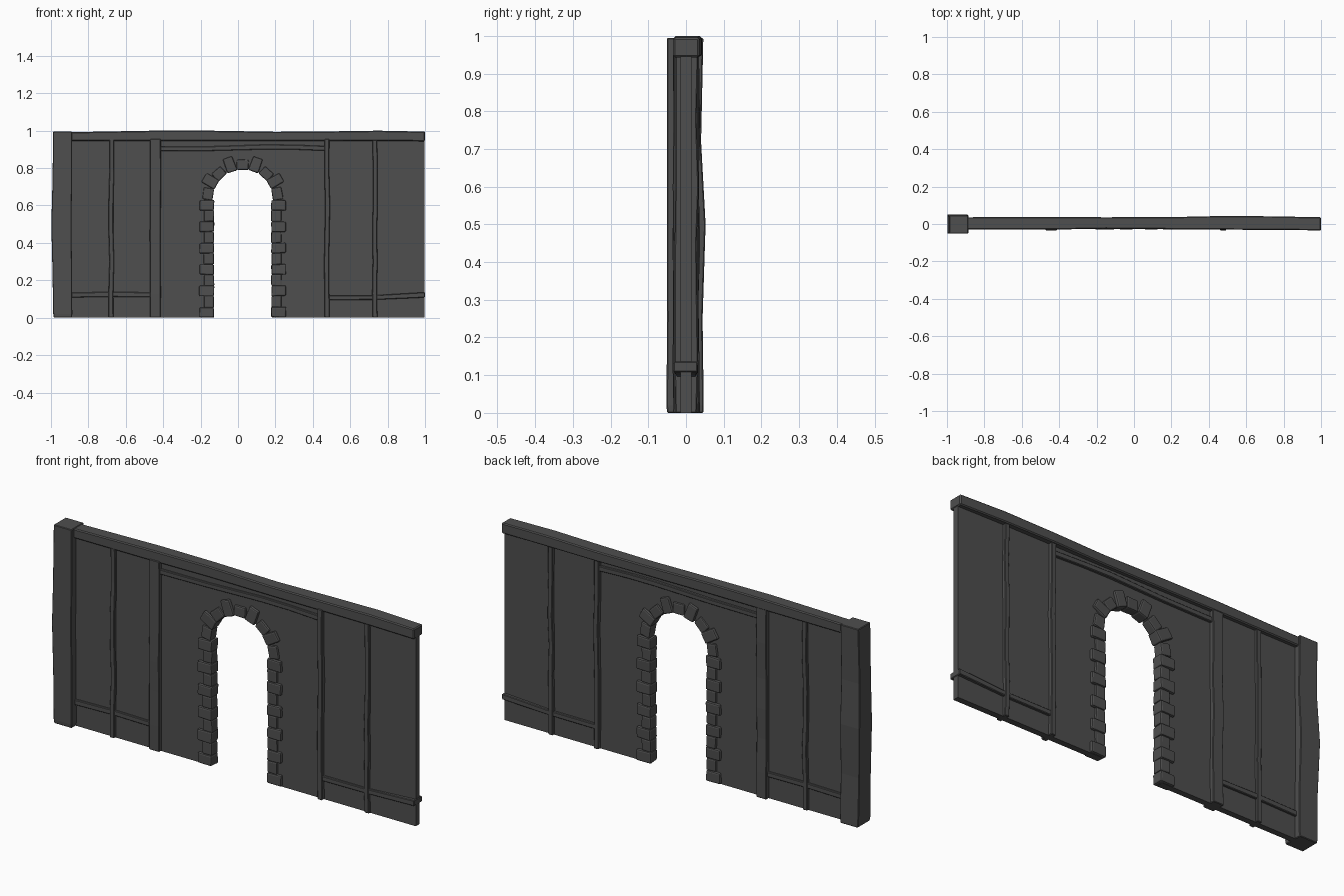
import bpy, bmesh, random
from math import cos, sin, pi, radians
from mathutils import Matrix, Vector

if "Cube" in bpy.data.objects:
    bpy.data.objects.remove(bpy.data.objects["Cube"])

random.seed(4)
dark = bpy.data.materials.new("charcoal")
dark.diffuse_color = (0.077, 0.077, 0.077, 1)
dark.use_nodes = True
dark.node_tree.nodes["Principled BSDF"].inputs["Base Color"].default_value = dark.diffuse_color


def finish(name, bm, bevel=0, segs=1):
    bmesh.ops.recalc_face_normals(bm, faces=bm.faces)
    me = bpy.data.meshes.new(name)
    bm.to_mesh(me)
    bm.free()
    me.materials.append(dark)
    ob = bpy.data.objects.new(name, me)
    bpy.context.collection.objects.link(ob)
    if bevel:
        m = ob.modifiers.new("worn_edges", "BEVEL")
        m.width, m.segments, m.limit_method = bevel, segs, "ANGLE"
        m.angle_limit = radians(40)
    return ob


def timber(name, axis, stations, bevel=0.004):
    """Hand-cut beam: stations are (distance, low, high, front y, back y)."""
    bm = bmesh.new()
    rings = []
    for t, lo, hi, yf, yb in stations:
        pts = [(lo, yf), (hi, yf), (hi, yb), (lo, yb)]
        rings.append([bm.verts.new((t, y, c) if axis == "x" else (c, y, t)) for c, y in pts])
    for a, b in zip(rings, rings[1:]):
        for i in range(4):
            j = (i + 1) % 4
            bm.faces.new((a[i], a[j], b[j], b[i]))
    bm.faces.new(rings[0])
    bm.faces.new(rings[-1])
    return finish(name, bm, bevel)


# Plaster panel with an arched doorway
CX, CZ, R = 0.025, 0.63, 0.17
outline = [(-0.93, 0), (-0.93, 0.97), (0.997, 0.97), (0.997, 0), (CX + R, 0)]
outline += [(CX + R * cos(a), CZ + R * sin(a)) for a in [pi * i / 12 for i in range(13)]]
outline.append((CX - R, 0))
bm = bmesh.new()
face = bm.faces.new([bm.verts.new((x, -0.015, z)) for x, z in outline])
new = bmesh.ops.extrude_face_region(bm, geom=[face])["geom"]
bmesh.ops.translate(bm, vec=(0, 0.03, 0), verts=[v for v in new if isinstance(v, bmesh.types.BMVert)])
finish("plaster_panel", bm)

# Heavy corner post
timber("corner_post", "z", [
    (0, -0.985, -0.888, -0.05, 0.047), (0.02, -0.988, -0.886, -0.052, 0.047),
    (0.25, -0.992, -0.888, -0.05, 0.044), (0.5, -0.998, -0.89, -0.051, 0.052),
    (0.72, -0.992, -0.888, -0.051, 0.04), (0.995, -0.988, -0.888, -0.051, 0.046)], 0.003)

# Top beam
timber("top_beam", "x", [
    (-0.9, 0.945, 0.992, -0.03, 0.036), (-0.45, 0.946, 1.0, -0.03, 0.037),
    (-0.15, 0.946, 1.0, -0.025, 0.036), (0.2, 0.945, 0.994, -0.028, 0.037),
    (0.48, 0.946, 0.996, -0.03, 0.043), (0.75, 0.946, 1.0, -0.032, 0.041),
    (1.0, 0.943, 0.995, -0.034, 0.036)], 0.005)

# Upright studs: name, left and right edge, half depth
for name, lo, hi, d in [("outer_left_stud", -0.69, -0.665, 0.028),
                        ("door_left_post", -0.472, -0.415, 0.034),
                        ("door_right_post", 0.463, 0.489, 0.034),
                        ("outer_right_stud", 0.72, 0.745, 0.03)]:
    rows = []
    for z in (0, 0.13, 0.3, 0.45, 0.6, 0.78, 0.955):
        s = random.uniform(-0.003, 0.003)
        rows.append((z, lo + s, hi + s, -d + random.uniform(-0.002, 0.002),
                     d + random.uniform(-0.002, 0.004)))
    timber(name, "z", rows, 0.003)

# Low rails and lintel
timber("low_rail_left", "x", [(-0.9, 0.108, 0.134, -0.026, 0.026), (-0.675, 0.112, 0.138, -0.024, 0.026),
                              (-0.45, 0.11, 0.135, -0.026, 0.026)], 0.003)
timber("low_rail_right", "x", [(0.48, 0.095, 0.12, -0.028, 0.028), (0.73, 0.096, 0.12, -0.026, 0.028),
                               (1.0, 0.108, 0.136, -0.034, 0.031)], 0.003)
timber("lintel", "x", [(-0.43, 0.89, 0.915, -0.028, 0.028), (-0.15, 0.892, 0.916, -0.025, 0.028),
                       (0.15, 0.9, 0.926, -0.026, 0.03), (0.3, 0.899, 0.924, -0.026, 0.028),
                       (0.475, 0.892, 0.918, -0.028, 0.028)], 0.003)


def stone(name, x, z, angle, length, height, depth):
    """Rounded block; its length points along the angle in the wall plane."""
    bm = bmesh.new()
    bmesh.ops.create_cube(bm, size=1)
    for v in bm.verts:
        v.co = Vector((v.co.x * length, v.co.y * depth, v.co.z * height))
        v.co += Vector([random.uniform(-0.002, 0.002) for _ in range(3)])
    rot = Matrix.Rotation(-angle, 4, "Y")
    bmesh.ops.transform(bm, matrix=Matrix.Translation((x, 0, z)) @ rot, verts=bm.verts)
    for v in bm.verts:
        v.co.z = max(v.co.z, 0)
    finish(name, bm, 0.007, 2)


# Jamb stones, alternating long and short
for side, label in ((-1, "left"), (1, "right")):
    for i in range(11):
        long = i % 2 == 0
        w = 0.079 if long else 0.054
        stone(f"jamb_stone_{label}_{i}", CX + side * (0.153 + w / 2), 0.029 + i * 0.0572, 0,
              w, 0.055 if long else 0.062, 0.058 if long else 0.05)

# Arch stones, alternating short and long
for i, deg in enumerate((170, 150, 132, 110, 90, 70, 48, 30, 10)):
    a = radians(deg)
    long = i % 2 == 1
    w = 0.08 if long else 0.055
    r = 0.16 + w / 2
    stone(f"arch_stone_{i}", CX + r * cos(a), CZ + r * sin(a), a,
          w, 0.054 if long else 0.064, 0.058 if long else 0.05)
